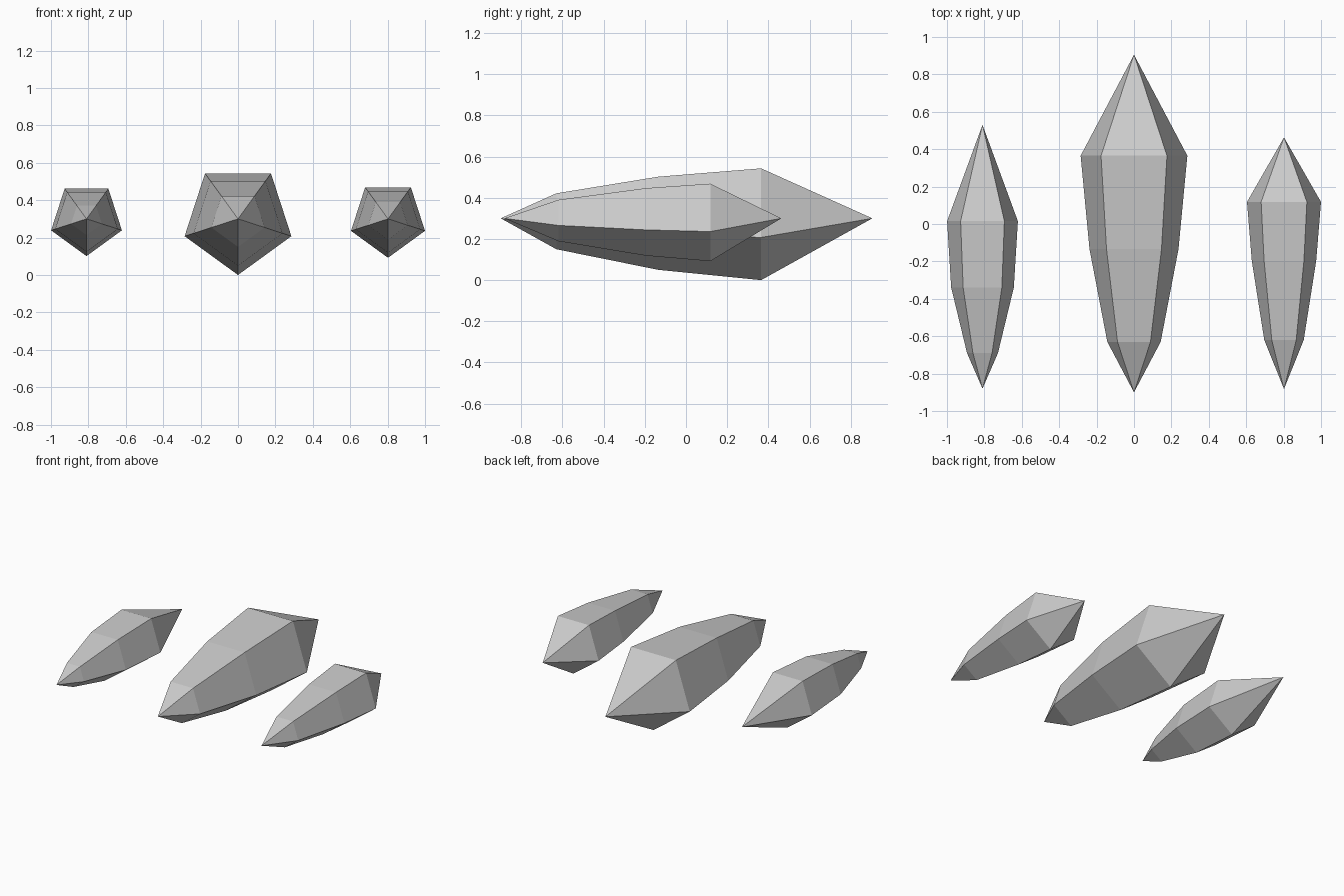
import bpy, bmesh
from math import sin, cos, pi

if "Cube" in bpy.data.objects:
    bpy.data.objects.remove(bpy.data.objects["Cube"])

AXIS_Z = 0.30
SIDES = 5


def crystal(name, x, front, rings, back):
    """Five-sided shard along y: front tip, rings of (y, radius), back tip."""
    bm = bmesh.new()
    tip_a = bm.verts.new((x, front, AXIS_Z))
    tip_b = bm.verts.new((x, back, AXIS_Z))
    loops = []
    for y, r in rings:
        angles = [-pi / 2 + 2 * pi * i / SIDES for i in range(SIDES)]
        loops.append([bm.verts.new((x + r * cos(a), y, AXIS_Z + r * sin(a))) for a in angles])
    for i in range(SIDES):
        j = (i + 1) % SIDES
        bm.faces.new((tip_a, loops[0][i], loops[0][j]))
        for a, b in zip(loops, loops[1:]):
            bm.faces.new((a[i], b[i], b[j], a[j]))
        bm.faces.new((tip_b, loops[-1][j], loops[-1][i]))
    bmesh.ops.recalc_face_normals(bm, faces=bm.faces)
    mesh = bpy.data.meshes.new(name)
    bm.to_mesh(mesh)
    bm.free()
    obj = bpy.data.objects.new(name, mesh)
    bpy.context.collection.objects.link(obj)
    return obj


# Large middle shard
crystal("center_crystal", 0.0, -0.90, [(-0.63, 0.15), (-0.135, 0.25), (0.365, 0.30)], 0.905)
# Smaller shards on either side
crystal("left_crystal", -0.81, -0.88, [(-0.69, 0.087), (-0.34, 0.176), (0.015, 0.199)], 0.53)
crystal("right_crystal", 0.802, -0.882, [(-0.62, 0.111), (-0.197, 0.181), (0.118, 0.208)], 0.463)
